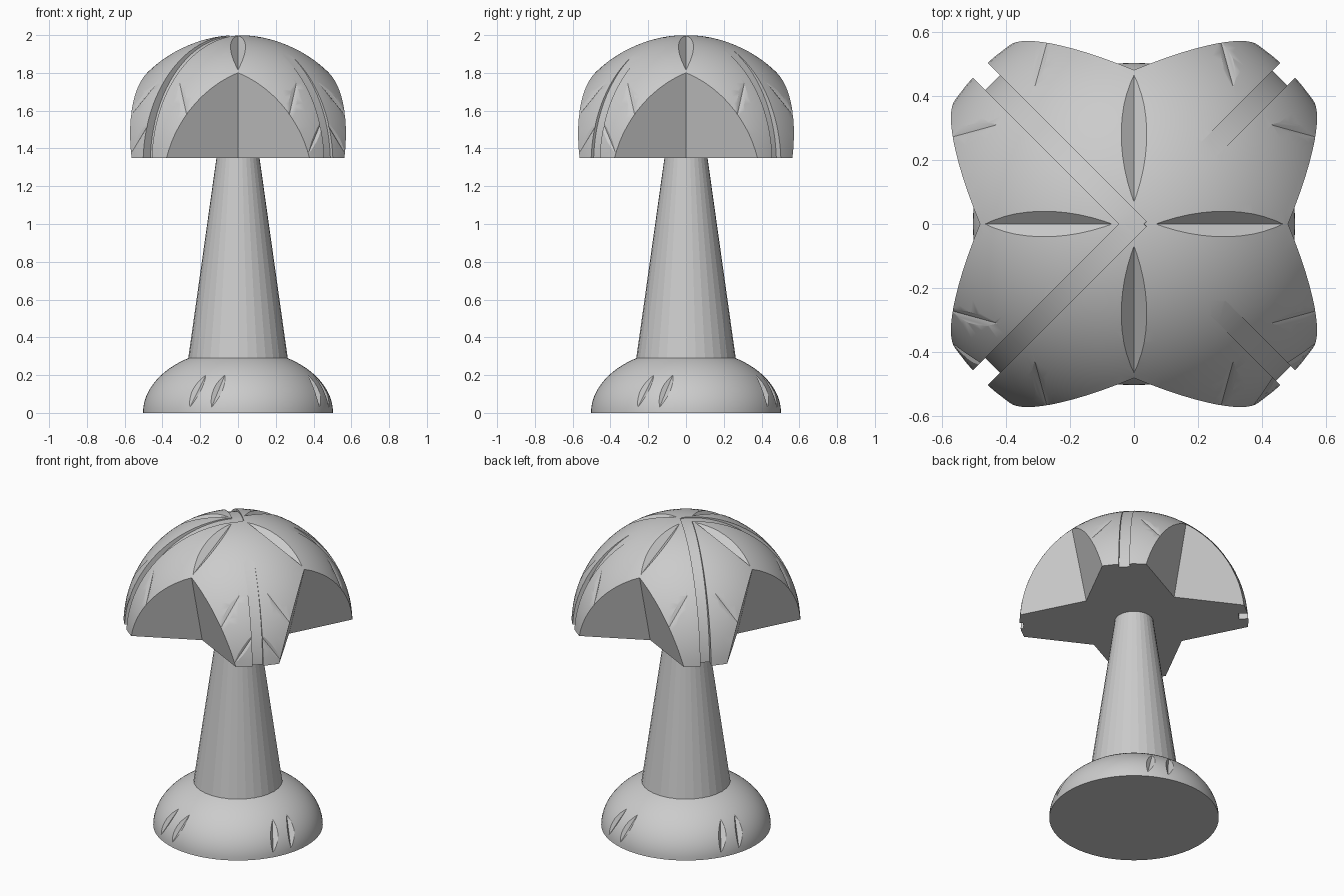
import bpy, bmesh
from math import sin, cos, tan, pi, radians, asin
from mathutils import Vector, Matrix

if "Cube" in bpy.data.objects:
    bpy.data.objects.remove(bpy.data.objects["Cube"])

grey = bpy.data.materials.new("plain_grey")
grey.use_nodes = True
grey.diffuse_color = (0.6, 0.6, 0.6, 1)
grey.node_tree.nodes["Principled BSDF"].inputs["Base Color"].default_value = (0.6, 0.6, 0.6, 1)


def loft(name, rings):
    """Closed solid skinned over a list of equal-sized point rings."""
    bm = bmesh.new()
    rows = [[bm.verts.new(p) for p in ring] for ring in rings]
    n = len(rows[0])
    for a, b in zip(rows, rows[1:]):
        for i in range(n):
            j = (i + 1) % n
            bm.faces.new((a[i], a[j], b[j], b[i]))
    bm.faces.new(rows[0])
    bm.faces.new(rows[-1])
    bmesh.ops.recalc_face_normals(bm, faces=bm.faces[:])
    mesh = bpy.data.meshes.new(name)
    bm.to_mesh(mesh)
    bm.free()
    mesh.materials.append(grey)
    obj = bpy.data.objects.new(name, mesh)
    bpy.context.collection.objects.link(obj)
    return obj


def circle(r, z, n):
    return [(r * cos(2 * pi * i / n), r * sin(2 * pi * i / n), z) for i in range(n)]


def dome(name, r, h, z, start):
    """Ellipsoid dome with a flat underside."""
    steps = 24
    angles = [start + (radians(89.5) - start) * i / steps for i in range(steps + 1)]
    return loft(name, [circle(r * cos(t), z + h * sin(t), 72) for t in angles])


def carve(obj, cutter):
    mod = obj.modifiers.new("carve", 'BOOLEAN')
    mod.operation = 'DIFFERENCE'
    mod.solver = 'EXACT'
    mod.object = cutter
    bpy.context.view_layer.objects.active = obj
    bpy.ops.object.modifier_apply(modifier=mod.name)
    bpy.data.objects.remove(cutter)


def turn(points, angle):
    m = Matrix.Rotation(angle, 4, 'Z')
    return [m @ Vector(p) for p in points]


def nick(obj, p, q, centre, half_angle):
    """V-shaped cut whose crease is the chord from p to q."""
    p, q = Vector(p), Vector(q)
    along = (q - p).normalized()
    out = (p + q) / 2 - Vector(centre)
    out = (out - along * out.dot(along)).normalized()
    wing = along.cross(out) * tan(radians(half_angle))
    rings = [[c, c + (out + wing) * 0.1, c + (out - wing) * 0.1]
             for c in (p - along * 0.04, q + along * 0.04)]
    carve(obj, loft("cutter", rings))


# Cap dome
R, CZ, RIM = 0.68, 1.32, 1.35
MID = (0, 0, CZ)
cap = dome("cap", R, R, CZ, asin((RIM - CZ) / R))


def on_cap(x, z, side=-1):
    return (x, side * (R * R - x * x - (z - CZ) ** 2) ** 0.5, z)


# Four leaning V notches that split the cap into lobes
for k in range(4):
    rings = []
    for z in (1.2, 2.1):
        y = -(0.37 + (z - RIM) * 0.245)
        rings.append(turn([(0, y, z), (0.9, y - 0.46, z), (-0.9, y - 0.46, z)], k * pi / 2))
    carve(cap, loft("cutter", rings))

# Curved channel down each lobe: direction, floor radius, floor height
for angle, a, b in ((135, 0.625, 0.673), (225, 0.625, 0.673),
                    (45, 0.645, 0.691), (315, 0.66, 0.688)):
    rings = []
    for i in range(27):
        t = radians(92 - 4 * i)
        c, s = cos(t), sin(t)
        ring = [(a * c, -0.032, CZ + b * s), (a * c, 0.032, CZ + b * s),
                (0.9 * c, 0.032, CZ + 0.9 * s), (0.9 * c, -0.032, CZ + 0.9 * s)]
        rings.append(turn(ring, radians(angle)))
    carve(cap, loft("cutter", rings))

for k in range(4):
    # Long leaf cut on the crown
    crown = [(0, -r, CZ + (R * R - r * r) ** 0.5) for r in (0.068, 0.465)]
    nick(cap, *turn(crown, k * pi / 2), MID, 49)
    # Short leaf cut on both flanks of each notch
    for side in (-1, 1):
        flank = [on_cap(0.31 * side, 1.75), on_cap(0.27 * side, 1.57)]
        nick(cap, *turn(flank, k * pi / 2), MID, 66)

# Low cuts beside the channels of the front lobes
low = [Vector(on_cap(0.445, 1.55)), Vector(on_cap(0.37, 1.37))]
nick(cap, *low, MID, 62)
nick(cap, *[(-v.y, -v.x, v.z) for v in low], MID, 62)
nick(cap, *[(v.y, -v.x, v.z) for v in low], MID, 62)

# Base dome with a pair of slanted cuts on each quarter
BR, BH = 0.503, 0.34
base = dome("base", BR, BH, 0, 0)


def on_base(x, z):
    r = BR * (1 - (z / BH) ** 2) ** 0.5
    return (x, -(r * r - x * x) ** 0.5, z)


for k in range(4):
    for top, foot in ((-0.17, -0.255), (-0.07, -0.14)):
        cut = [on_base(top, 0.2), on_base(foot, 0.03)]
        nick(base, *turn(cut, k * pi / 2), (0, 0, 0), 55)

# Tapered stem
stem = loft("stem", [circle(0.29, 0.1, 32), circle(0.107, RIM + 0.05, 32)])

# Smooth domes, faceted stem
bpy.ops.object.select_all(action='DESELECT')
for obj in (cap, base):
    obj.select_set(True)
bpy.context.view_layer.objects.active = cap
bpy.ops.object.shade_smooth_by_angle(angle=radians(25))
